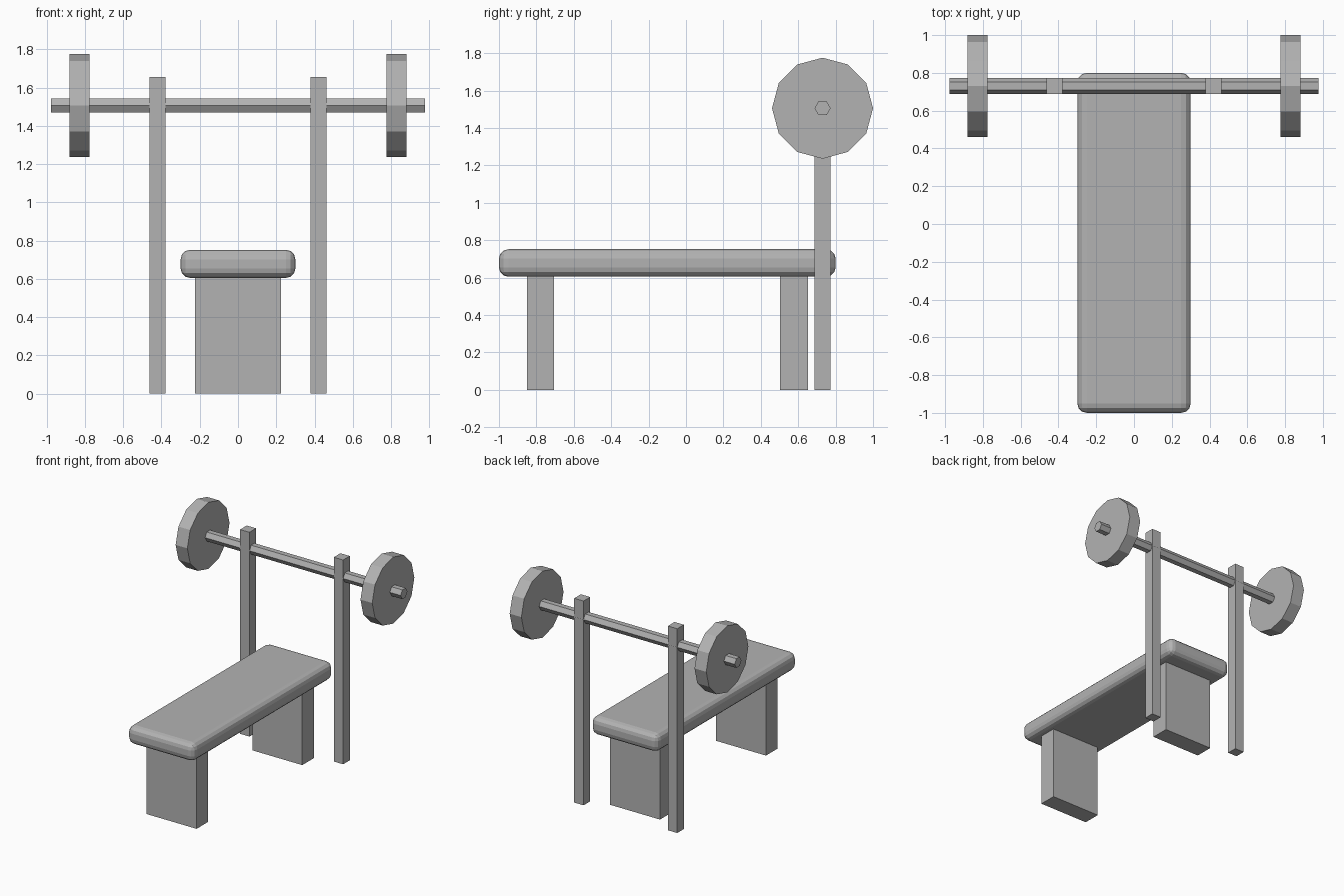
import bpy
import math

default = bpy.data.objects.get("Cube")
if default:
    bpy.data.objects.remove(default, do_unlink=True)

# Single flat grey
grey = bpy.data.materials.new("plain grey")
grey.use_nodes = True
colour = (0.45, 0.45, 0.45, 1)
grey.diffuse_color = colour
grey.node_tree.nodes["Principled BSDF"].inputs["Base Color"].default_value = colour


def finish(name):
    obj = bpy.context.object
    obj.name = name
    obj.data.materials.append(grey)
    return obj


def box(name, low, high):
    centre = [(a + b) / 2 for a, b in zip(low, high)]
    bpy.ops.mesh.primitive_cube_add(size=1, location=centre)
    obj = finish(name)
    obj.scale = [b - a for a, b in zip(low, high)]
    bpy.ops.object.transform_apply(location=False, rotation=False, scale=True)
    return obj


def rod(name, sides, radius, length, x, turn):
    # Cylinder lying along x at the bar position
    bpy.ops.mesh.primitive_cylinder_add(
        vertices=sides, radius=radius, depth=length,
        location=(x, BAR_Y, BAR_Z), rotation=(turn, math.pi / 2, 0))
    obj = finish(name)
    obj.rotation_euler = (0, math.pi / 2, 0)
    return obj


BAR_Y, BAR_Z = 0.73, 1.506

# Padded bench top with rounded edges
pad = box("bench_pad", (-0.3, -1, 0.605), (0.3, 0.8, 0.752))
bevel = pad.modifiers.new("rounded_edges", "BEVEL")
bevel.width = 0.05
bevel.segments = 3

# Bench legs
box("front_leg", (-0.224, -0.85, 0), (0.224, -0.705, 0.61))
box("back_leg", (-0.224, 0.503, 0), (0.224, 0.653, 0.61))

# Barbell bar, plates and upright posts
rod("bar", 6, 0.043, 1.956, 0, 0)
for side, sign in (("left", 1), ("right", -1)):
    rod(side + "_weight", 12, 0.27, 0.105, sign * 0.829, 0)
    x = sign * 0.42
    box(side + "_post", (x - 0.042, 0.687, 0), (x + 0.042, 0.772, 1.656))
